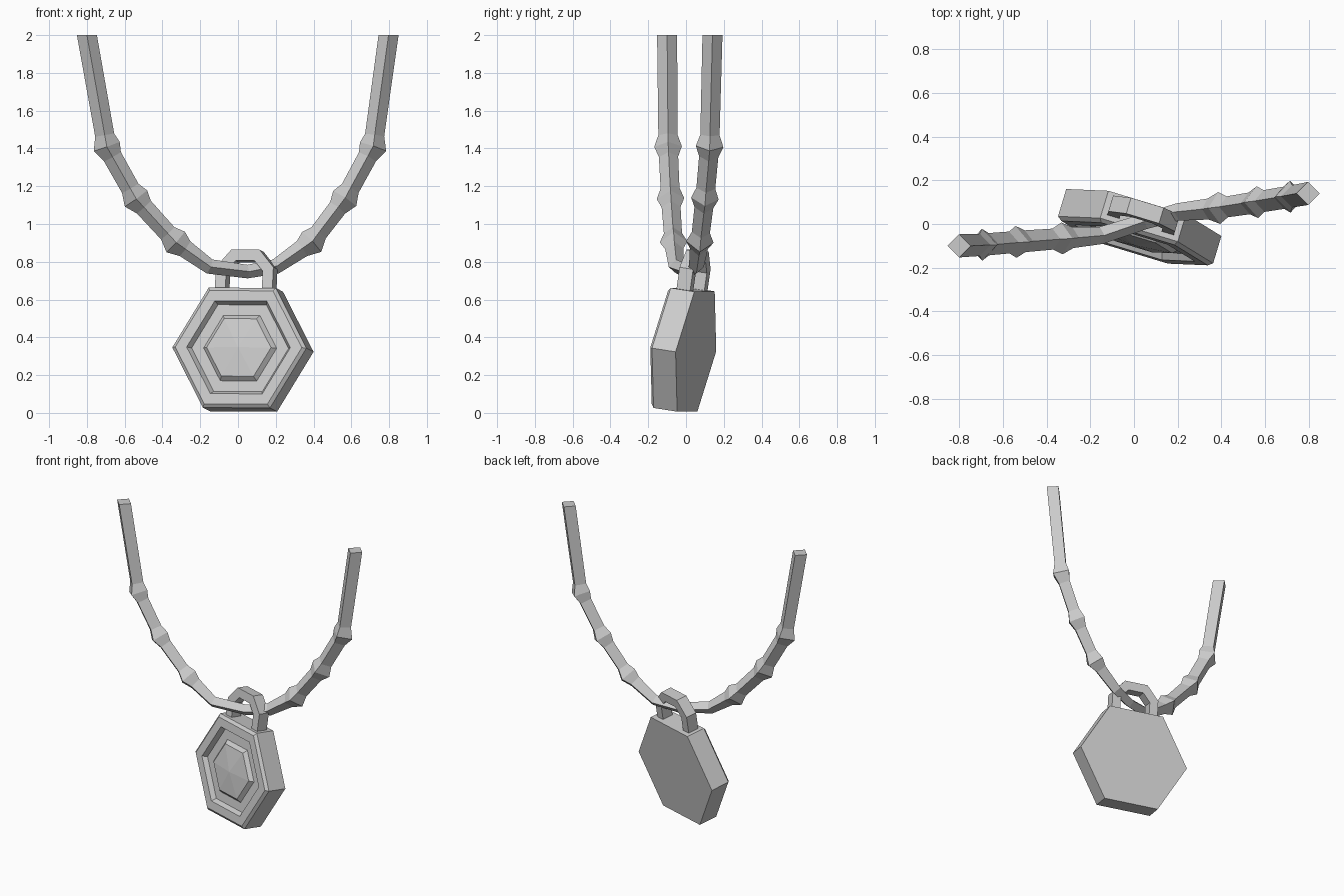
import bpy, math
from mathutils import Vector, Matrix

if "Cube" in bpy.data.objects:
    bpy.data.objects.remove(bpy.data.objects["Cube"])


def loft(name, rings, cap_start=True, cap_end=True):
    """Skin a list of equal-length vertex rings."""
    n = len(rings[0])
    verts = [tuple(p) for r in rings for p in r]
    faces = []
    for k in range(len(rings) - 1):
        for i in range(n):
            j = (i + 1) % n
            faces.append((k * n + i, k * n + j, (k + 1) * n + j, (k + 1) * n + i))
    if cap_start:
        faces.append(tuple(reversed(range(n))))
    if cap_end:
        base = (len(rings) - 1) * n
        faces.append(tuple(range(base, base + n)))
    me = bpy.data.meshes.new(name)
    me.from_pydata(verts, [], faces)
    me.update()
    ob = bpy.data.objects.new(name, me)
    bpy.context.collection.objects.link(ob)
    return ob


# Tilted frame of the pendant: u across, back through thickness, v up
u = Vector((0.957, -0.29, -0.005)).normalized()
v = Vector((0.031, 0.147, 0.989))
v = (v - u * v.dot(u)).normalized()
back = v.cross(u)
centre = Vector((0.045, 0.0525, 0.325))      # centre of the back face


def place(a, d, b):
    """Pendant coordinates: a across, d forward from the back face, b up."""
    return centre + u * a - back * d + v * b


def hexagon(r, d):
    return [place(r * math.cos(math.radians(60 * i)), d,
                  r * math.sin(math.radians(60 * i))) for i in range(6)]


# Pendant body: bevelled rim, recessed floor, raised faceted centre
profile = [(0.371, 0), (0.371, 0.132), (0.35, 0.148), (0.287, 0.148),
           (0.268, 0.118), (0.202, 0.118), (0.178, 0.142), (0.001, 0.158)]
loft("pendant_body", [hexagon(r, d) for r, d in profile])

# Bail: rectangular bar arched over the top of the pendant
arch = [(-0.13, 0.30), (-0.13, 0.425), (-0.065, 0.50),
        (0.065, 0.50), (0.13, 0.425), (0.13, 0.30)]
rings = []
for i, p in enumerate(arch):
    p = Vector(p)
    t_in = (p - Vector(arch[i - 1])).normalized() if i else None
    t_out = (Vector(arch[i + 1]) - p).normalized() if i < len(arch) - 1 else None
    t = ((t_in or t_out) + (t_out or t_in)).normalized()
    side = Vector((-t.y, t.x)) * (0.029 / t.dot(t_in or t_out))
    rings.append([place(p.x + s * side.x, 0.07 + d, p.y + s * side.y)
                  for s, d in ((-1, -0.038), (1, -0.038), (1, 0.038), (-1, 0.038))])
loft("bail", rings)

# Cord: diamond section following the path; (x, y, z, radius, has_knot)
path = [(-0.80, -0.10, 2.0, 0.053, 0), (-0.695, -0.095, 1.41, 0.051, 1),
        (-0.54, -0.082, 1.135, 0.050, 1), (-0.33, -0.066, 0.905, 0.048, 1),
        (-0.15, -0.052, 0.775, 0.040, 0), (0.05, 0.012, 0.748, 0.036, 0),
        (0.20, 0.055, 0.775, 0.040, 0), (0.39, 0.073, 0.905, 0.048, 1),
        (0.565, 0.10, 1.135, 0.050, 1), (0.715, 0.125, 1.41, 0.051, 1),
        (0.797, 0.14, 2.0, 0.053, 0)]


def diamond(p, t, r):
    a = Vector((0, 1, 0))
    a = (a - t * a.dot(t)).normalized()
    b = t.cross(a)
    return [p + a * r, p + b * r, p - a * r, p - b * r]


rings = []
for i, (x, y, z, r, knot) in enumerate(path):
    p = Vector((x, y, z))
    if i in (0, len(path) - 1):              # flat horizontal cut ends
        rings.append(diamond(p, Vector((0, 0, -1 if i == 0 else 1)), r))
        continue
    t_in = (p - Vector(path[i - 1][:3])).normalized()
    t_out = (Vector(path[i + 1][:3]) - p).normalized()
    t = (t_in + t_out).normalized()
    if knot:                                 # pointed bulge at each joint
        rings.append(diamond(p - t_in * 0.062, t_in, r))
        rings.append(diamond(p, t, 0.073))
        rings.append(diamond(p + t_out * 0.062, t_out, r))
    else:
        rings.append(diamond(p, t, r))
loft("cord", rings)
